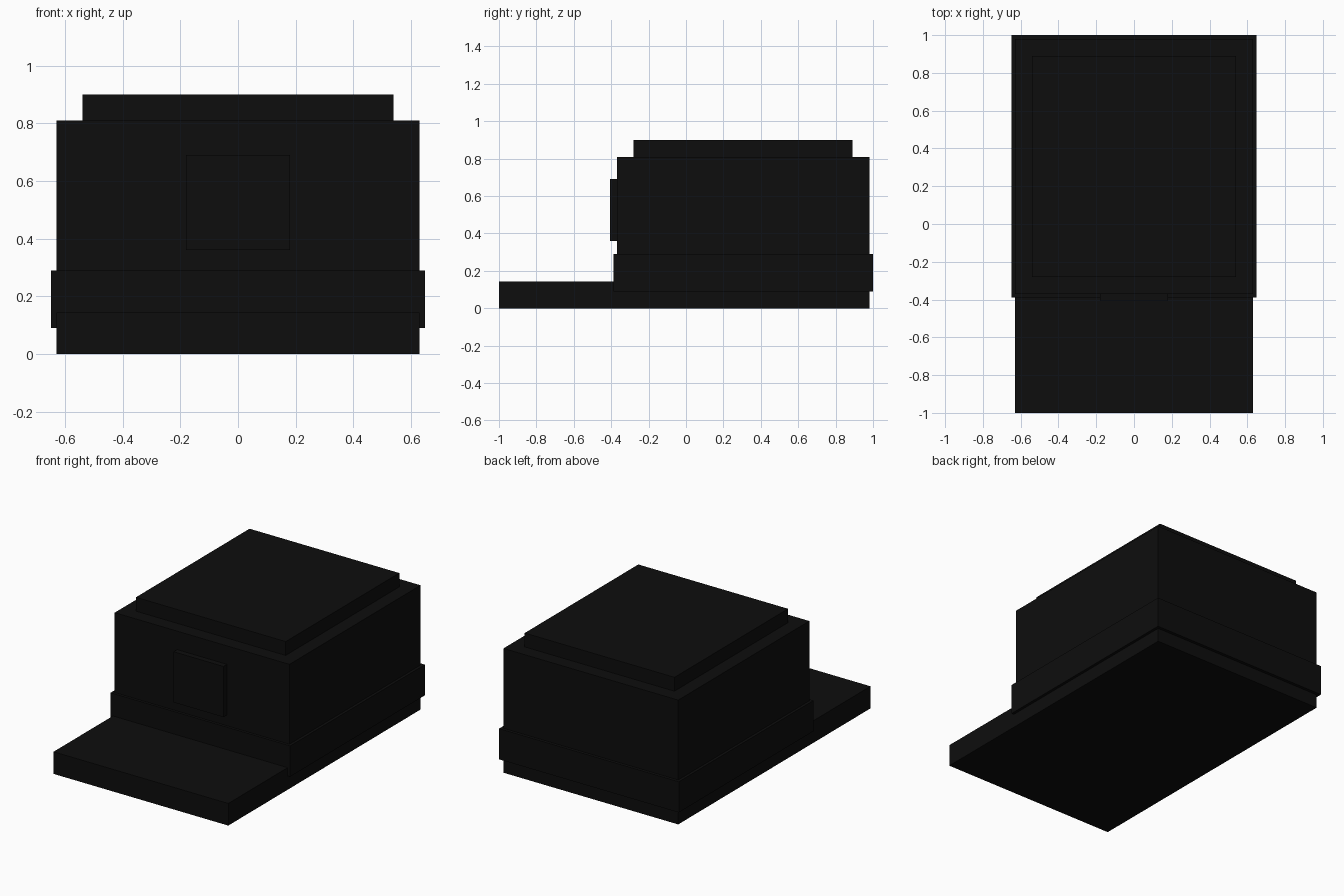
import bpy
import bmesh
from mathutils import Matrix, Vector

cube = bpy.data.objects.get("Cube")
if cube:
    bpy.data.objects.remove(cube, do_unlink=True)

# Single near-black cloth colour
black = bpy.data.materials.new("black cloth")
black.use_nodes = True
color = (0.004, 0.004, 0.004, 1)
black.diffuse_color = color
shader = next(n for n in black.node_tree.nodes if n.type == "BSDF_PRINCIPLED")
shader.inputs["Base Color"].default_value = color
shader.inputs["Roughness"].default_value = 0.9


def box(name, half_width, y_range, z_range):
    """Box symmetric in x, spanning the given y and z ranges."""
    (y0, y1), (z0, z1) = y_range, z_range
    size = Vector((2 * half_width, y1 - y0, z1 - z0))
    center = Vector((0, (y0 + y1) / 2, (z0 + z1) / 2))
    bm = bmesh.new()
    bmesh.ops.create_cube(bm, size=1, matrix=Matrix.Diagonal(size).to_4x4())
    mesh = bpy.data.meshes.new(name)
    bm.to_mesh(mesh)
    bm.free()
    mesh.materials.append(black)
    obj = bpy.data.objects.new(name, mesh)
    obj.location = center
    bpy.context.collection.objects.link(obj)
    return obj


# Main block and stepped top
box("crown", 0.63, (-0.37, 0.98), (0, 0.81))
box("crown_top", 0.54, (-0.28, 0.89), (0.81, 0.9))

# Raised band around the lower crown
box("band", 0.648, (-0.388, 1.0), (0.09, 0.29))

# Flat visor in front
box("visor", 0.63, (-1.0, -0.37), (0, 0.144))

# Raised plain front patch
box("front_patch", 0.18, (-0.407, -0.37), (0.36, 0.69))
